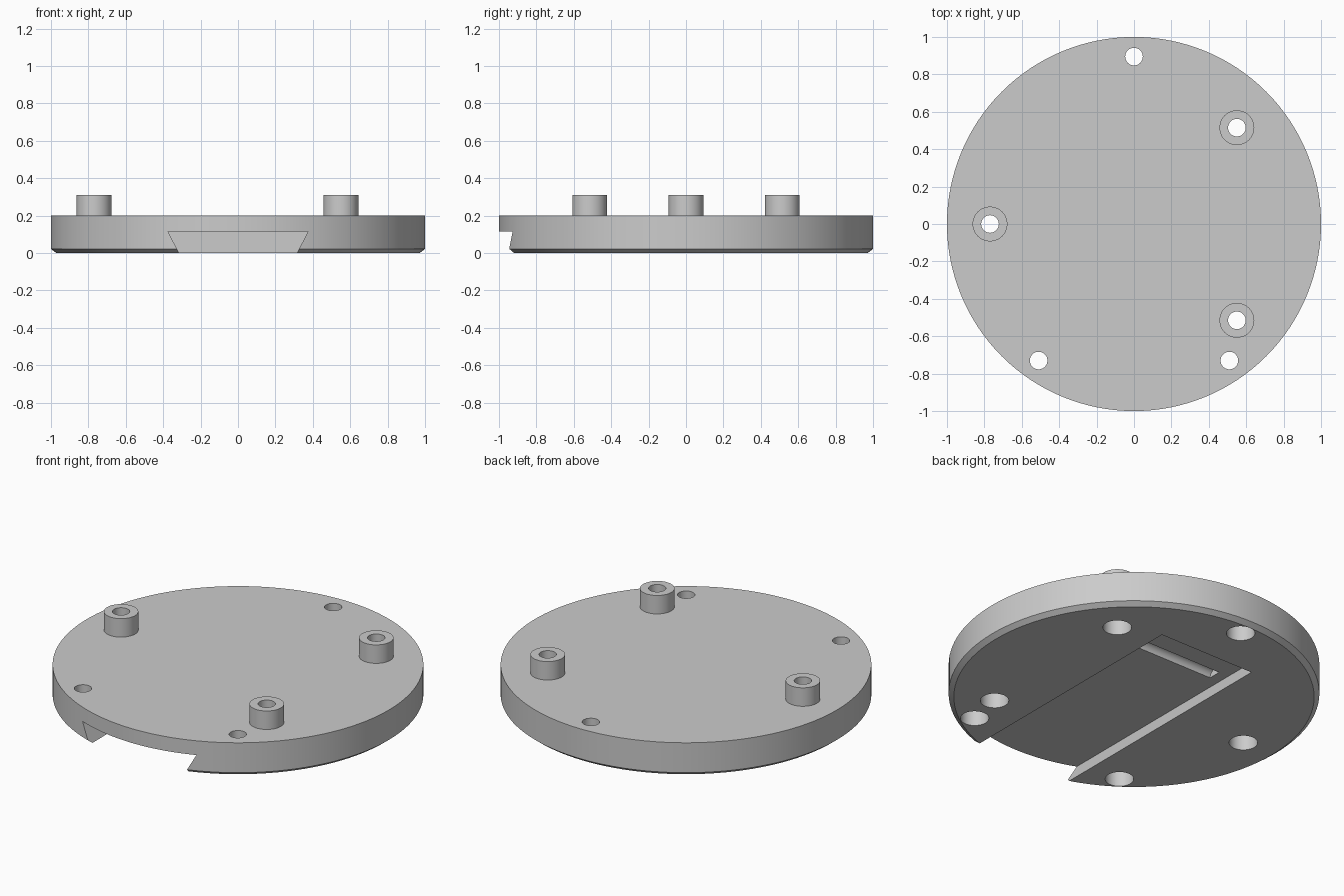
import bpy, bmesh, math
from mathutils import Matrix

if "Cube" in bpy.data.objects:
    bpy.data.objects.remove(bpy.data.objects["Cube"])

PLATE_TOP = 0.2
SLOT_TOP = 0.115
STANDOFFS = [(0.55, 0.515), (0.55, -0.515), (-0.77, 0)]
SCREW_HOLES = [(0, 0.895), (0.51, -0.73), (-0.51, -0.73)]

grey = bpy.data.materials.new("mid_grey")
grey.use_nodes = True
grey.diffuse_color = (0.6, 0.6, 0.6, 1)
grey.node_tree.nodes["Principled BSDF"].inputs["Base Color"].default_value = (0.6, 0.6, 0.6, 1)


def to_object(bm, name):
    bmesh.ops.recalc_face_normals(bm, faces=bm.faces)
    mesh = bpy.data.meshes.new(name)
    bm.to_mesh(mesh)
    bm.free()
    mesh.materials.append(grey)
    obj = bpy.data.objects.new(name, mesh)
    bpy.context.collection.objects.link(obj)
    return obj


def lathe(name, profile, steps, at=(0, 0), ring=False):
    """Turn a (radius, z) profile round z; cap its ends, or close it as a ring."""
    bm = bmesh.new()
    verts = [bm.verts.new((r, 0, z)) for r, z in profile]
    pairs = list(zip(verts, verts[1:]))
    if ring:
        pairs.append((verts[-1], verts[0]))
    edges = [bm.edges.new(p) for p in pairs]
    bmesh.ops.spin(bm, geom=verts + edges, cent=(0, 0, 0), axis=(0, 0, 1),
                   angle=math.tau, steps=steps)
    bmesh.ops.remove_doubles(bm, verts=bm.verts, dist=1e-5)
    bmesh.ops.holes_fill(bm, edges=[e for e in bm.edges if e.is_boundary], sides=0)
    bmesh.ops.translate(bm, verts=bm.verts, vec=(at[0], at[1], 0))
    return to_object(bm, name)


def cut(obj, cutter):
    mod = obj.modifiers.new("cut", "BOOLEAN")
    mod.operation = "DIFFERENCE"
    mod.solver = "EXACT"
    mod.object = cutter
    bpy.context.view_layer.objects.active = obj
    bpy.ops.object.modifier_apply(modifier=mod.name)
    bpy.data.objects.remove(cutter)


def smooth(obj):
    bpy.ops.object.select_all(action="DESELECT")
    obj.select_set(True)
    bpy.context.view_layer.objects.active = obj
    bpy.ops.object.shade_smooth_by_angle(angle=math.radians(30))


# Round plate with a chamfered lower edge
plate = lathe("base_plate", [(0.972, 0), (1, 0.022), (1, PLATE_TOP)], 128)

# Dovetail slot, open at the front
bm = bmesh.new()
slope = 0.06 / SLOT_TOP
low = 0.315 + slope * -0.1
section = [(-low, -0.1), (low, -0.1), (0.375, SLOT_TOP), (-0.375, SLOT_TOP)]
face = bm.faces.new([bm.verts.new((x, -1.2, z)) for x, z in section])
extruded = bmesh.ops.extrude_face_region(bm, geom=[face])["geom"]
bmesh.ops.translate(bm, verts=[v for v in extruded if isinstance(v, bmesh.types.BMVert)],
                    vec=(0, 1.81, 0))
cut(plate, to_object(bm, "slot_cutter"))

# Round-bottomed catch groove across the slot roof
bm = bmesh.new()
bmesh.ops.create_cone(bm, cap_ends=True, segments=32, radius1=0.038, radius2=0.038, depth=0.62,
                      matrix=Matrix.Translation((0, 0.307, SLOT_TOP))
                      @ Matrix.Rotation(math.pi / 2, 4, "Y"))
cut(plate, to_object(bm, "groove_cutter"))

# Counterbored screw holes through the plate
for spot in STANDOFFS + SCREW_HOLES:
    cut(plate, lathe("hole_cutter", [(0.077, -0.1), (0.077, 0.12), (0.047, 0.12), (0.047, 0.4)],
                     48, spot))
smooth(plate)

# Hollow standoffs on top
for i, spot in enumerate(STANDOFFS):
    tube = [(0.047, PLATE_TOP), (0.093, PLATE_TOP), (0.093, 0.31), (0.047, 0.31)]
    smooth(lathe(f"standoff_{i + 1}", tube, 48, spot, ring=True))
